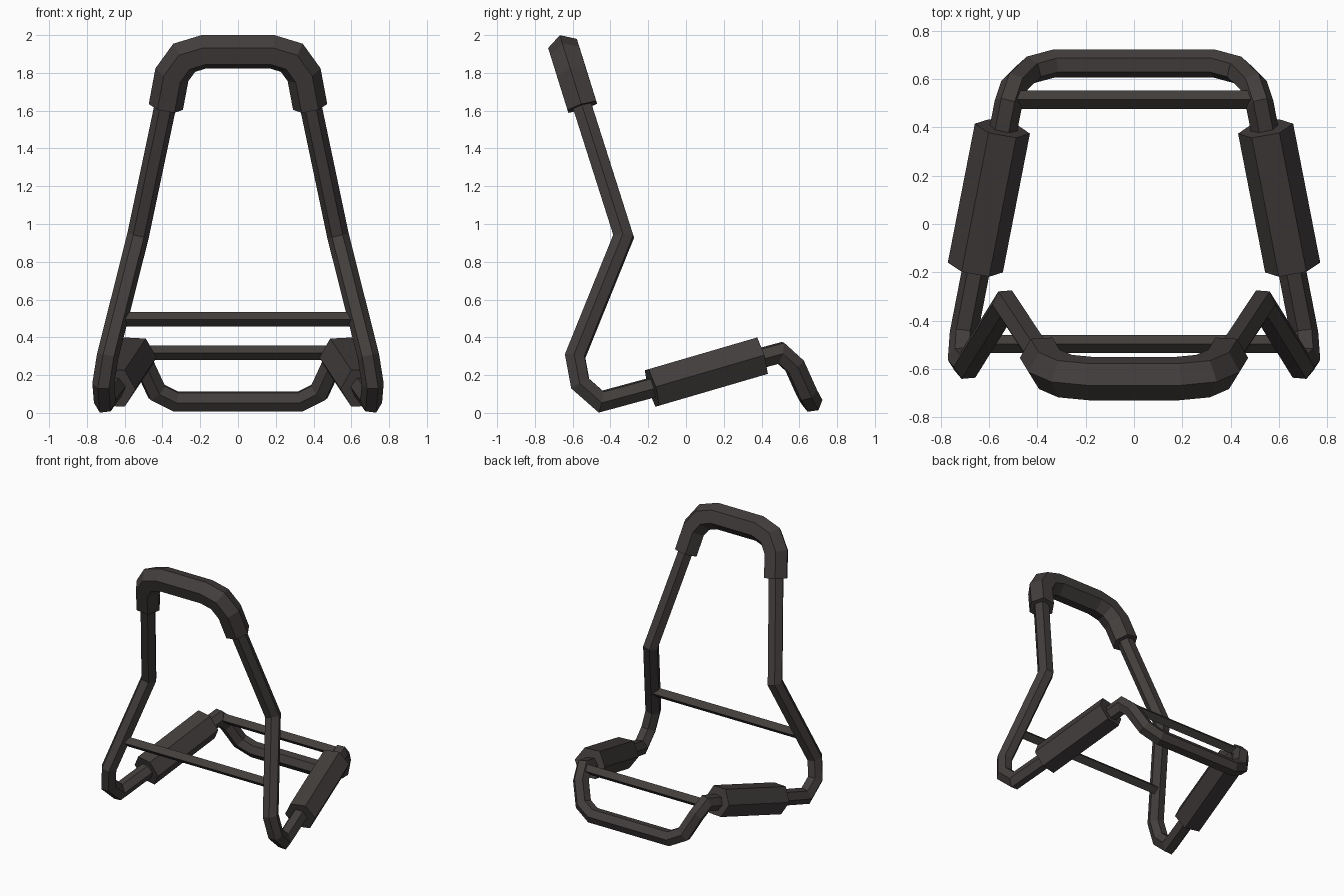
import bpy, bmesh, math
from mathutils import Vector

if "Cube" in bpy.data.objects:
    bpy.data.objects.remove(bpy.data.objects["Cube"])

mat = bpy.data.materials.new("charcoal")
mat.diffuse_color = (0.055, 0.048, 0.046, 1)
mat.use_nodes = True
mat.node_tree.nodes["Principled BSDF"].inputs["Base Color"].default_value = mat.diffuse_color


def sweep(name, pts, radius, up, sides=6, cap_start=True, cap_end=True, mirror=True):
    """Mitred prism along a path; the first cross-section has a corner towards 'up'."""
    pts = [Vector(p) for p in pts]
    dirs = [(b - a).normalized() for a, b in zip(pts, pts[1:])]
    u = Vector(up)
    u = (u - dirs[0] * u.dot(dirs[0])).normalized()
    w = dirs[0].cross(u)
    ring = [pts[0] + radius * (math.cos(a) * u + math.sin(a) * w)
            for a in (2 * math.pi * i / sides for i in range(sides))]
    bm = bmesh.new()
    rings = [[bm.verts.new(v) for v in ring]]
    for i, d in enumerate(dirs):
        n = d + dirs[i + 1] if i + 1 < len(dirs) else d
        ring = [v + d * ((pts[i + 1] - v).dot(n) / d.dot(n)) for v in ring]
        rings.append([bm.verts.new(v) for v in ring])
    for a, b in zip(rings, rings[1:]):
        for i in range(sides):
            j = (i + 1) % sides
            bm.faces.new((a[i], a[j], b[j], b[i]))
    if cap_start:
        bm.faces.new(rings[0][::-1])
    if cap_end:
        bm.faces.new(rings[-1])
    if sum(f.calc_area() for f in bm.faces) > 0:
        bmesh.ops.recalc_face_normals(bm, faces=bm.faces[:])
    me = bpy.data.meshes.new(name)
    bm.to_mesh(me)
    bm.free()
    me.materials.append(mat)
    ob = bpy.data.objects.new(name, me)
    bpy.context.collection.objects.link(ob)
    if mirror:
        ob.modifiers.new("mirror", 'MIRROR').use_axis[0] = True
    return ob


UP = (0, -0.318, 1)

# half of the closed tube loop, from top centre down the leg and back to the foot bar
top = [(0, -0.64, 1.912), (0.18, -0.64, 1.912), (0.285, -0.63, 1.88), (0.35, -0.602, 1.79)]
leg = [(0.53, -0.33, 0.935), (0.69, -0.587, 0.30), (0.713, -0.56, 0.155), (0.705, -0.452, 0.06)]
rear = [(0.52, 0.5, 0.318), (0.495, 0.575, 0.25), (0.43, 0.638, 0.11),
        (0.33, 0.665, 0.06), (0, 0.665, 0.06)]
sweep("frame_tube", top + leg + rear, 0.058, UP, cap_start=False, cap_end=False)

# padded handle over the top bend
sweep("top_grip", top + [(0.382, -0.549, 1.62)], 0.092, UP, cap_start=False)

# thick pads on the lower side rails
sweep("side_pad", [(0.657, -0.18, 0.132), (0.545, 0.395, 0.30)], 0.116, (1, 0, 0))

# thin cross bars
sweep("front_cross_bar", [(-0.63, -0.497, 0.495), (0.63, -0.497, 0.495)], 0.038,
      (0, 0, 1), sides=4, mirror=False)
sweep("rear_cross_bar", [(-0.52, 0.515, 0.318), (0.52, 0.515, 0.318)], 0.038,
      (0, 0, 1), sides=4, mirror=False)
